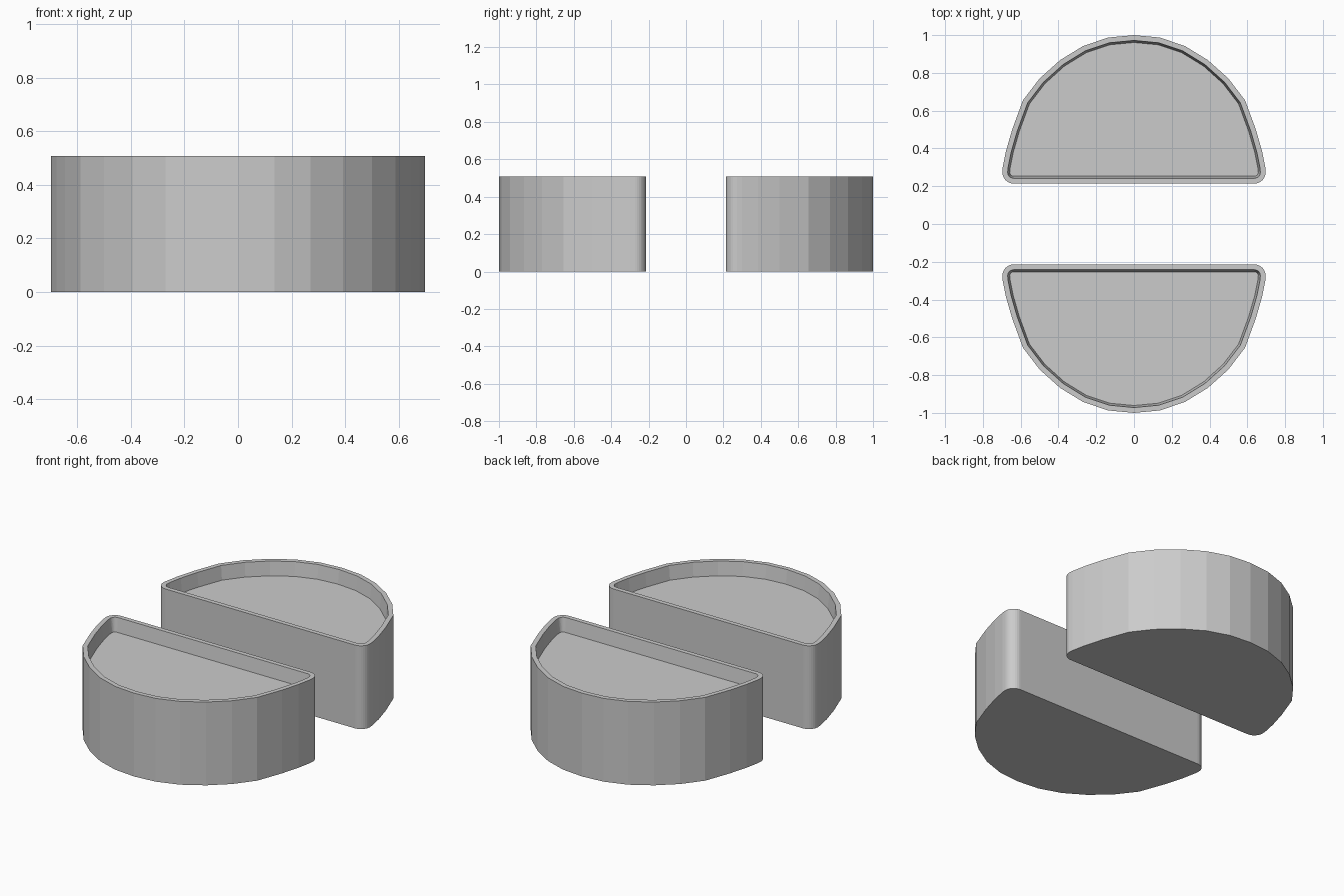
import bpy, bmesh, math

if "Cube" in bpy.data.objects:
    bpy.data.objects.remove(bpy.data.objects["Cube"])

HEIGHT = 0.507
INNER_Y = 0.214      # flat side facing the gap
RIM = 0.028          # wall thickness at the top
TAPER = 0.011        # inward slope of the recess wall
RECESS = 0.085

# Right half of the curved outline, from the flat side to the crown
CURVE = [(0.695, 0.30), (0.678, 0.385), (0.645, 0.50), (0.588, 0.655),
         (0.50, 0.77), (0.392, 0.867), (0.27, 0.942), (0.137, 0.987)]


def outline():
    # Rounded corner joining the flat side to the curve
    corner = []
    for i in range(9):
        a = -math.pi / 2 + i / 8 * math.pi / 2
        corner.append((0.637 + 0.06 * math.cos(a),
                       INNER_Y + 0.06 + 0.06 * math.sin(a)))
    right = corner + CURVE
    left = [(-x, y) for x, y in reversed(right)]
    return right + [(0, 1.0)] + left


def half_round_tray(name, side):
    pts = [(x, y * side) for x, y in outline()]
    if side < 0:
        pts.reverse()
    bm = bmesh.new()
    base = bm.faces.new([bm.verts.new((x, y, 0)) for x, y in pts])

    # Raise the body, keeping the underside closed
    ext = bmesh.ops.extrude_face_region(bm, geom=[base], use_keep_orig=True)
    top_verts = [g for g in ext["geom"] if isinstance(g, bmesh.types.BMVert)]
    top = [g for g in ext["geom"] if isinstance(g, bmesh.types.BMFace)][0]
    bmesh.ops.translate(bm, verts=top_verts, vec=(0, 0, HEIGHT))
    bmesh.ops.recalc_face_normals(bm, faces=bm.faces[:])

    # Flat rim, then the shallow recess
    bmesh.ops.inset_region(bm, faces=[top], thickness=RIM, use_even_offset=True)
    bmesh.ops.inset_region(bm, faces=[top], thickness=TAPER, use_even_offset=True)
    bmesh.ops.translate(bm, verts=top.verts[:], vec=(0, 0, -RECESS))

    mesh = bpy.data.meshes.new(name)
    bm.to_mesh(mesh)
    bm.free()
    obj = bpy.data.objects.new(name, mesh)
    bpy.context.collection.objects.link(obj)
    return obj


half_round_tray("back_tray", 1)
half_round_tray("front_tray", -1)
